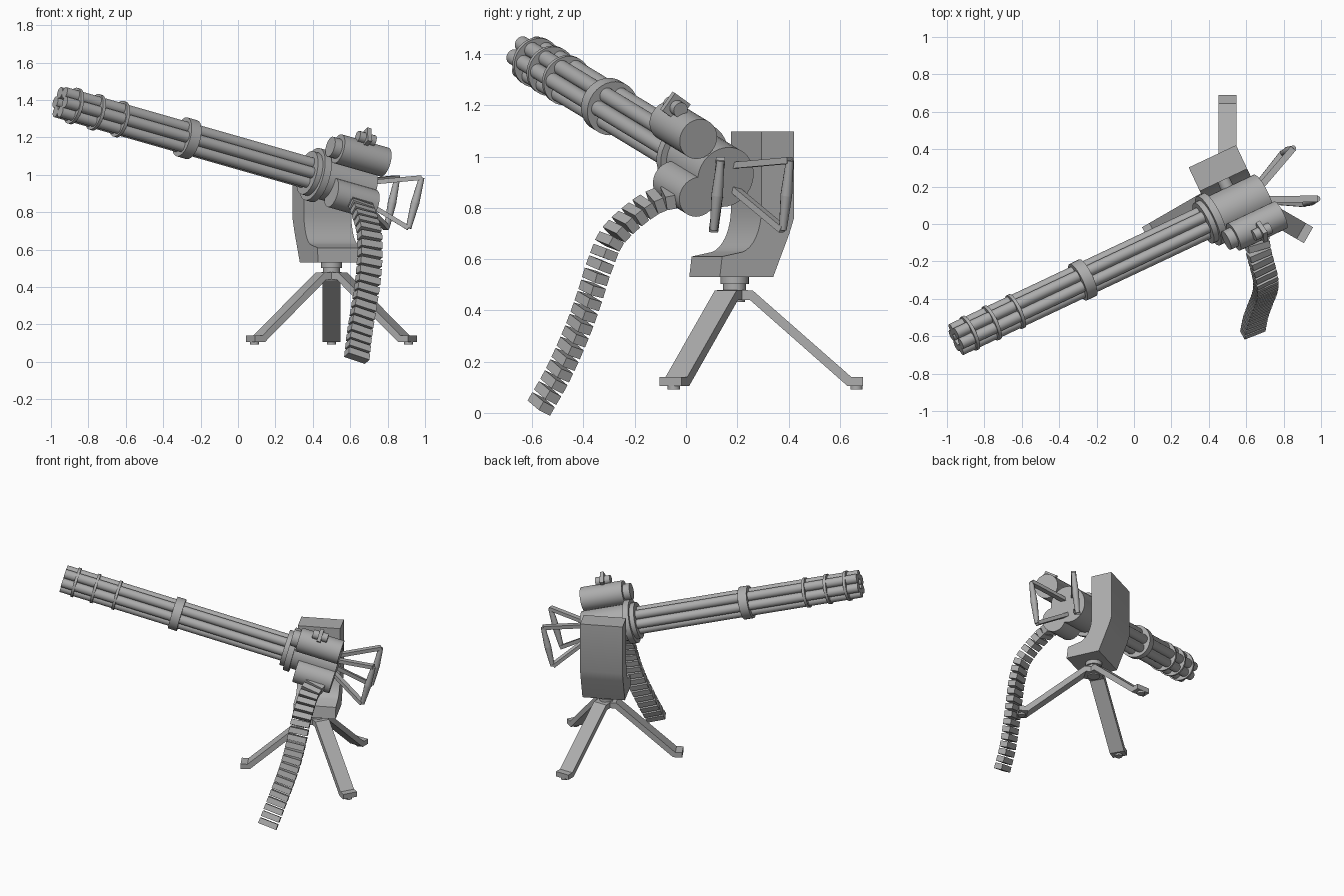
import bpy, bmesh, math
from mathutils import Vector as V, Matrix

if "Cube" in bpy.data.objects:
    bpy.data.objects.remove(bpy.data.objects["Cube"])

metal = bpy.data.materials.new("grey_metal")
metal.diffuse_color = (0.42, 0.42, 0.42, 1)
metal.use_nodes = True
metal.node_tree.nodes["Principled BSDF"].inputs["Base Color"].default_value = metal.diffuse_color

# Gun frame: breech centre, forward, left and up directions
BREECH = V((0.69, 0.155, 0.92))
F = V((-1.645, -0.775, 0.47)).normalized()
L = V((0, 0, 1)).cross(F).normalized()
U = F.cross(L)
H = V((F.x, F.y, 0)).normalized()
POST = V((0.5, 0.19, 0))


def gun(s, l=0, u=0):
    return BREECH + F * s + L * l + U * u


def finish(name, bm, smooth=False):
    bmesh.ops.recalc_face_normals(bm, faces=bm.faces)
    me = bpy.data.meshes.new(name)
    bm.to_mesh(me)
    bm.free()
    me.materials.append(metal)
    ob = bpy.data.objects.new(name, me)
    bpy.context.collection.objects.link(ob)
    if smooth:
        bpy.ops.object.select_all(action='DESELECT')
        bpy.context.view_layer.objects.active = ob
        ob.select_set(True)
        bpy.ops.object.shade_smooth_by_angle(angle=math.radians(35))
    return ob


def tube(name, p, q, r, r2=None, seg=32):
    """Solid cylinder or cone from p to q."""
    bm = bmesh.new()
    d = q - p
    m = Matrix.Translation((p + q) / 2) @ d.to_track_quat('Z', 'Y').to_matrix().to_4x4()
    bmesh.ops.create_cone(bm, cap_ends=True, segments=seg, radius1=r,
                          radius2=r if r2 is None else r2, depth=d.length, matrix=m)
    return finish(name, bm, True)


def box(name, centre, ax, ay, az, size):
    """Box with its own three axes."""
    bm = bmesh.new()
    m = Matrix((ax, ay, az)).transposed().to_4x4()
    m = Matrix.Translation(centre) @ m @ Matrix.Diagonal((*size, 1))
    bmesh.ops.create_cube(bm, size=1, matrix=m)
    return finish(name, bm)


def bar(name, p, q, w, t, side):
    z = (q - p).normalized()
    x = (side - z * side.dot(z)).normalized()
    return box(name, (p + q) / 2, x, z.cross(x), z, (w, t, (q - p).length))


def extrude(name, pts, origin, a, b, c, width, smooth=False):
    """Profile in the a/b plane, extruded evenly along c."""
    bm = bmesh.new()
    lo, hi = [[bm.verts.new(origin + a * x + b * y + c * (k * width / 2)) for x, y in pts]
              for k in (-1, 1)]
    bm.faces.new(lo)
    bm.faces.new(hi)
    for i in range(len(pts)):
        j = (i + 1) % len(pts)
        bm.faces.new((lo[i], lo[j], hi[j], hi[i]))
    return finish(name, bm, smooth)


# Receiver and front flanges
tube("receiver", gun(0), gun(0.31), 0.12)
tube("receiver_flange", gun(0.295), gun(0.335), 0.145)
tube("barrel_flange", gun(0.335), gun(0.365), 0.12)

# Six barrels with the clamp and three collars
for i in range(6):
    a = i * math.pi / 3
    l, u = 0.06 * math.cos(a), 0.06 * math.sin(a)
    tube("barrel", gun(0.33, l, u), gun(1.874, l, u), 0.031, seg=20)
tube("barrel_clamp", gun(1.07), gun(1.13), 0.108)
for s in (1.51, 1.657, 1.79):
    tube("barrel_collar", gun(s - 0.009), gun(s + 0.009), 0.099)

# Motor on the upper left, with its nose
tube("motor", gun(0.0, 0.136, 0.153), gun(0.285, 0.136, 0.153), 0.08)
tube("motor_nose", gun(0.28, 0.136, 0.153), gun(0.33, 0.136, 0.153), 0.055)

# Sight on the motor
c = gun(0.155, 0.175, 0.243)
tilt = (L * 0.85 + U * 0.53).normalized()
box("sight_plate", c, F, tilt, F.cross(tilt), (0.025, 0.085, 0.085))
tube("sight_scope", c - F * 0.05, c + F * 0.05, 0.03, seg=20)

# Ammunition feeder on the lower left
tube("feeder", gun(0.0, 0.11, -0.08), gun(0.25, 0.11, -0.08), 0.08)

# Ammunition belt: links spaced evenly along a smooth hanging path
path = [V(p) for p in ((0.65, -0.02, 0.85), (0.665, -0.14, 0.815), (0.70, -0.277, 0.70),
                       (0.705, -0.335, 0.58), (0.695, -0.38, 0.44), (0.675, -0.43, 0.305),
                       (0.65, -0.50, 0.15), (0.637, -0.565, 0.035))]
fine = []
ext = [path[0] * 2 - path[1]] + path + [path[-1] * 2 - path[-2]]
for i in range(1, len(ext) - 2):
    p0, p1, p2, p3 = ext[i - 1:i + 3]
    for k in range(20):
        t = k / 20
        fine.append(0.5 * (2 * p1 + (p2 - p0) * t + (2 * p0 - 5 * p1 + 4 * p2 - p3) * t * t
                           + (3 * p1 - p0 - 3 * p2 + p3) * t ** 3))
fine.append(path[-1])
dist = [0]
for p, q in zip(fine, fine[1:]):
    dist.append(dist[-1] + (q - p).length)
LINKS = 22
across = V((0.115, 0.047, -0.035)).normalized()
for n in range(LINKS):
    want = dist[-1] * n / (LINKS - 1)
    i = min(max(k for k in range(len(dist)) if dist[k] <= want + 1e-6), len(fine) - 2)
    d = (fine[i + 1] - fine[i]).normalized()
    x = (across - d * across.dot(d)).normalized()
    p = fine[i] + d * (want - dist[i])
    box("belt_link", p, x, d.cross(x), d, (0.125, 0.055, 0.038))

# Two rear grips: upper arm, lower arm and a hand bar that swells in the middle
grips = (((0.66, 0.13, 0.955), (0.64, 0.13, 0.88), (0.982, 0.135, 0.985), (0.912, 0.108, 0.715)),
         ((0.66, 0.18, 0.965), (0.64, 0.18, 0.88), (0.852, 0.405, 0.985), (0.795, 0.378, 0.715)))
for g in grips:
    ru, rl, top, low = (V(p) for p in g)
    side = (top - ru).cross(V((0, 0, 1)))
    bar("grip_upper_arm", ru, top, 0.035, 0.025, side)
    bar("grip_lower_arm", rl, low, 0.035, 0.025, side)
    mid = (top + low) / 2
    tube("grip_handle_top", mid, top, 0.023, 0.015, seg=12)
    tube("grip_handle_bottom", low, mid, 0.015, 0.023, seg=12)

# Side cradle with a curved inner face, and the pivot pin
R = -L
curve = [(-0.05 + 0.10 * math.sin(a), 0.80 - 0.175 * math.cos(a))
         for a in [math.radians(10 + 10 * k) for k in range(9)]]
profile = [(0.19, 1.097), (0.19, 0.76), (0.17, 0.70), (0.10, 0.53), (-0.13, 0.53),
           (-0.12, 0.61)] + curve + [(0.05, 1.097)]
extrude("cradle", profile, POST, R, V((0, 0, 1)), H, 0.28, True)
pin = POST + V((0, 0, 0.95))
tube("pivot_pin", pin - R * 0.10, pin + R * 0.08, 0.035, seg=20)

# Swivel post
Z = V((0, 0, 1))
tube("swivel_disc", POST + Z * 0.502, POST + Z * 0.532, 0.055)
tube("swivel_neck", POST + Z * 0.47, POST + Z * 0.505, 0.045)
tube("tripod_hub", POST + Z * 0.432, POST + Z * 0.482, 0.04)

# Three tripod legs with foot pads
leg = [(0, 0.48), (0.07, 0.478), (0.455, 0.14), (0.5, 0.14), (0.5, 0.105), (0.44, 0.105),
       (0.06, 0.44), (0, 0.44)]
for k in range(3):
    a = math.radians(90 + 120 * k)
    out = V((math.cos(a), math.sin(a), 0))
    extrude("tripod_leg", leg, POST, out, Z, Z.cross(out), 0.098)
    foot = POST + out * 0.475
    tube("foot_pad", foot + Z * 0.092, foot + Z * 0.107, 0.024, seg=16)
